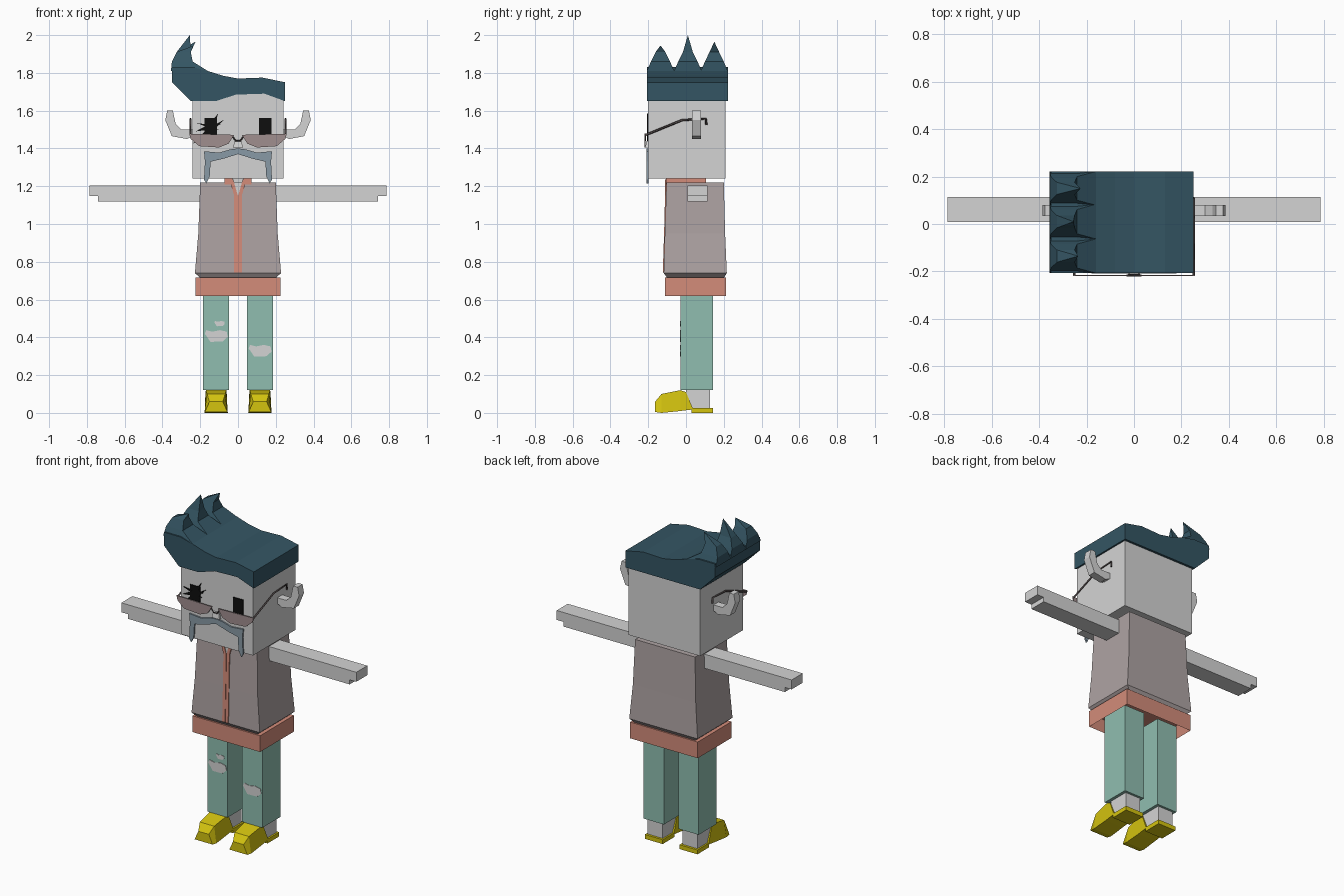
import bpy, bmesh
from mathutils import Vector

if "Cube" in bpy.data.objects:
    bpy.data.objects.remove(bpy.data.objects["Cube"])


def material(name, r, g, b):
    lin = [((c / 255 + 0.055) / 1.055) ** 2.4 if c > 10 else c / 3294 for c in (r, g, b)]
    m = bpy.data.materials.new(name)
    m.use_nodes = True
    m.diffuse_color = (*lin, 1)
    m.node_tree.nodes["Principled BSDF"].inputs["Base Color"].default_value = (*lin, 1)
    return m


SKIN = material("pale grey skin", 212, 212, 212)
HAIR = material("dark teal hair", 52, 85, 99)
STACHE = material("blue grey moustache", 137, 154, 166)
VEST = material("mauve grey vest", 174, 163, 163)
SHIRT = material("salmon shirt", 211, 140, 122)
JEANS = material("sea green jeans", 144, 190, 176)
SHOE = material("mustard shoe", 212, 195, 15)
BLACK = material("black eye", 14, 14, 14)
LENS = material("tinted lens", 160, 142, 143)
FRAME = material("dark frame", 80, 72, 72)


def finish(name, bm, mat):
    bmesh.ops.recalc_face_normals(bm, faces=bm.faces)
    mesh = bpy.data.meshes.new(name)
    bm.to_mesh(mesh)
    bm.free()
    mesh.materials.append(mat)
    ob = bpy.data.objects.new(name, mesh)
    bpy.context.collection.objects.link(ob)
    return ob


def loft(name, mat, rings):
    """Skin rings of equal length and cap both ends; a one point ring is a tip."""
    bm = bmesh.new()
    loops = [[bm.verts.new(p) for p in ring] for ring in rings]
    for a, b in zip(loops, loops[1:]):
        for i in range(len(a)):
            j = (i + 1) % len(a)
            bm.faces.new((a[i], a[j], b[0]) if len(b) == 1 else (a[i], a[j], b[j], b[i]))
    for end in (loops[0], loops[-1]):
        if len(end) > 2:
            bm.faces.new(end)
    return finish(name, bm, mat)


def rect(x0, x1, y0, y1, z):
    return [(x0, y0, z), (x1, y0, z), (x1, y1, z), (x0, y1, z)]


def box(name, mat, x0, x1, y0, y1, z0, z1):
    return loft(name, mat, [rect(x0, x1, y0, y1, z0), rect(x0, x1, y0, y1, z1)])


def prism(name, mat, outline, y0, y1):
    """Extrude a front outline of (x, z) points along y."""
    return loft(name, mat, [[(x, y, z) for x, z in outline] for y in (y0, y1)])


def flip(outline, s):
    return [(s * x, z) for x, z in outline]


def rod(name, mat, points, radius):
    c = bpy.data.curves.new(name, "CURVE")
    c.dimensions = "3D"
    c.bevel_depth = radius
    c.bevel_resolution = 0
    c.use_fill_caps = True
    sp = c.splines.new("POLY")
    sp.points.add(len(points) - 1)
    for p, co in zip(sp.points, points):
        p.co = (*co, 1)
    c.materials.append(mat)
    ob = bpy.data.objects.new(name, c)
    bpy.context.collection.objects.link(ob)


# Head and neck
box("head", SKIN, -0.24, 0.24, -0.2, 0.208, 1.24, 1.71)
box("neck", SKIN, -0.06, 0.06, -0.09, 0.09, 1.15, 1.25)

# Hair: swept block with a curved fringe, then three bent spikes
top = [(0.25, 1.65), (0.25, 1.75), (0.13, 1.775), (0, 1.77), (-0.08, 1.785), (-0.16, 1.81),
       (-0.24, 1.83), (-0.35, 1.83), (-0.35, 1.75), (-0.25, 1.65)]
prism("hair", HAIR, top, -0.195, 0.222)
prism("hair_fringe", HAIR, top + [(-0.12, 1.65), (-0.01, 1.685), (0.14, 1.69)], -0.207, -0.194)
for label, y, half, tip_x, tip_z in (("front", -0.135, 0.072, -0.235, 1.945),
                                     ("middle", 0.01, 0.073, -0.255, 2.0),
                                     ("back", 0.15, 0.071, -0.225, 1.965)):
    loft("hair_spike_" + label, HAIR, [
        rect(-0.355, -0.16, y - half, y + half, 1.81),
        rect(-0.35, -0.24, y - half * 0.7, y + half * 0.7, 1.86),
        rect(-0.325, -0.25, y - half * 0.36, y + half * 0.36, 1.91),
        [(tip_x, y, tip_z)]])

# Ears
ear = [(0.23, 1.5), (0.3, 1.5), (0.33, 1.53), (0.345, 1.6), (0.375, 1.6), (0.385, 1.55),
       (0.35, 1.465), (0.27, 1.45), (0.23, 1.47)]
for s, side in ((1, "left"), (-1, "right")):
    prism("ear_" + side, SKIN, flip(ear, s), 0.033, 0.08)

# Eyes, the right one scribbled over
for s, side in ((1, "left"), (-1, "right")):
    prism("eye_" + side, BLACK, flip([(0.11, 1.47), (0.178, 1.47), (0.178, 1.56), (0.11, 1.56)], s),
          -0.206, -0.199)
scribble = [((-0.24, 1.425), (-0.07, 1.555)), ((-0.22, 1.535), (-0.1, 1.5)),
            ((-0.17, 1.46), (-0.105, 1.585)), ((-0.225, 1.49), (-0.09, 1.53))]
for a, b in scribble:
    mid = ((a[0] + b[0]) / 2, (a[1] + b[1]) / 2)
    prism("eye_scribble", BLACK, [a, (mid[0] + 0.01, mid[1] - 0.01), b,
                                  (mid[0] - 0.01, mid[1] + 0.01)], -0.207, -0.199)

# Nose and moustache
loft("nose", SKIN, [rect(-0.026, 0.026, -0.215, -0.19, 1.405), rect(-0.018, 0.018, -0.21, -0.19, 1.44)])
half_stache = [(0, 1.4), (0.04, 1.395), (0.1, 1.378), (0.18, 1.385), (0.175, 1.33), (0.18, 1.235),
               (0.168, 1.215), (0.15, 1.25), (0.145, 1.33), (0.08, 1.345), (0, 1.37)]
for s, side in ((1, "left"), (-1, "right")):
    prism("moustache_" + side, STACHE, flip(half_stache, s), -0.209, -0.199)

# Glasses
lens = [(0.02, 1.472), (0.257, 1.478), (0.25, 1.45), (0.205, 1.412), (0.1, 1.405), (0.05, 1.425)]
for s, side in ((1, "left"), (-1, "right")):
    prism("lens_" + side, LENS, flip(lens, s), -0.22, -0.214)
    rod("temple_" + side, FRAME, [(s * 0.252, -0.217, 1.47), (s * 0.252, -0.02, 1.55),
                                  (s * 0.252, 0.105, 1.557), (s * 0.252, 0.108, 1.525)], 0.006)
rod("glasses_bridge", FRAME, [(-0.03, -0.217, 1.465), (-0.012, -0.217, 1.44),
                              (0.012, -0.217, 1.44), (0.03, -0.217, 1.465)], 0.004)

# Vest with a flared hem
loft("vest", VEST, [rect(-0.2, 0.2, -0.1, 0.2, 0.715), rect(-0.228, 0.228, -0.118, 0.216, 0.74),
                    rect(-0.21, 0.21, -0.112, 0.207, 0.95), rect(-0.2, 0.2, -0.103, 0.2, 1.22)])

# Shirt hem, hollow underneath
hem = box("shirt_hem", SHIRT, -0.226, 0.226, -0.112, 0.211, 0.62, 0.718)
bm = bmesh.new()
bm.from_mesh(hem.data)
under = min(bm.faces, key=lambda f: f.calc_center_median().z)
bmesh.ops.inset_region(bm, faces=[under], thickness=0.022)
bmesh.ops.translate(bm, verts=under.verts, vec=Vector((0, 0, 0.07)))
bm.to_mesh(hem.data)
bm.free()

# Shirt opening, collar and throat
prism("throat", SKIN, [(0, 1.15), (0.035, 1.222), (-0.035, 1.222)], -0.108, -0.1)
for s, side in ((1, "left"), (-1, "right")):
    loft("shirt_front_" + side, SHIRT, [rect(s * 0.001, s * 0.02, -0.123, -0.1, 0.742),
                                        rect(s * 0.001, s * 0.02, -0.116, -0.1, 0.95),
                                        rect(s * 0.001, s * 0.02, -0.111, -0.1, 1.15)])
    prism("lapel_" + side, SHIRT, flip([(0.001, 1.15), (0.02, 1.15), (0.045, 1.235), (0.025, 1.235)], s),
          -0.112, -0.095)
    box("collar_" + side, SHIRT, s * 0.03, s * 0.072, -0.105, 0.105, 1.21, 1.24)

# Arms with a step cut under the hand
arm = [(0.19, 1.12), (0.74, 1.12), (0.74, 1.148), (0.785, 1.148), (0.785, 1.205), (0.19, 1.205)]
for s, side in ((1, "left"), (-1, "right")):
    prism("arm_" + side, SKIN, flip(arm, s), 0.008, 0.113)

# Legs, ankles and shoes
shoe = [(-0.163, 0.06, 0.035, 0.005, 0.06), (-0.13, 0.062, 0.048, 0, 0.1),
        (-0.03, 0.06, 0.054, 0.01, 0.12), (0, 0.06, 0.056, 0.014, 0.11),
        (0.035, 0.06, 0.06, 0.018, 0.026)]
for s, side in ((1, "left"), (-1, "right")):
    c = s * 0.116
    box("leg_" + side, JEANS, c - 0.068, c + 0.068, -0.03, 0.142, 0.12, 0.66)
    box("ankle_" + side, SKIN, c - 0.05, c + 0.05, 0, 0.128, 0.02, 0.13)
    box("heel_" + side, SHOE, c - 0.06, c + 0.06, 0.03, 0.142, 0, 0.026)
    loft("shoe_" + side, SHOE, [[(c - b, y, z0), (c + b, y, z0), (c + t, y, z1), (c - t, y, z1)]
                                for y, b, t, z0, z1 in shoe])

# Rips in the jeans
knee = [(-0.06, 0.012), (-0.052, 0.03), (-0.02, 0.022), (0.02, 0.03), (0.056, 0.022),
        (0.062, -0.005), (0.035, -0.03), (-0.03, -0.032)]
for name, x, z, k in (("rip_right", -0.116, 0.408, 1), ("rip_small", -0.098, 0.473, 0.45),
                      ("rip_left", 0.116, 0.33, 1)):
    prism(name, SKIN, [(x + px * k, z + pz * k) for px, pz in knee], -0.033, -0.028)
